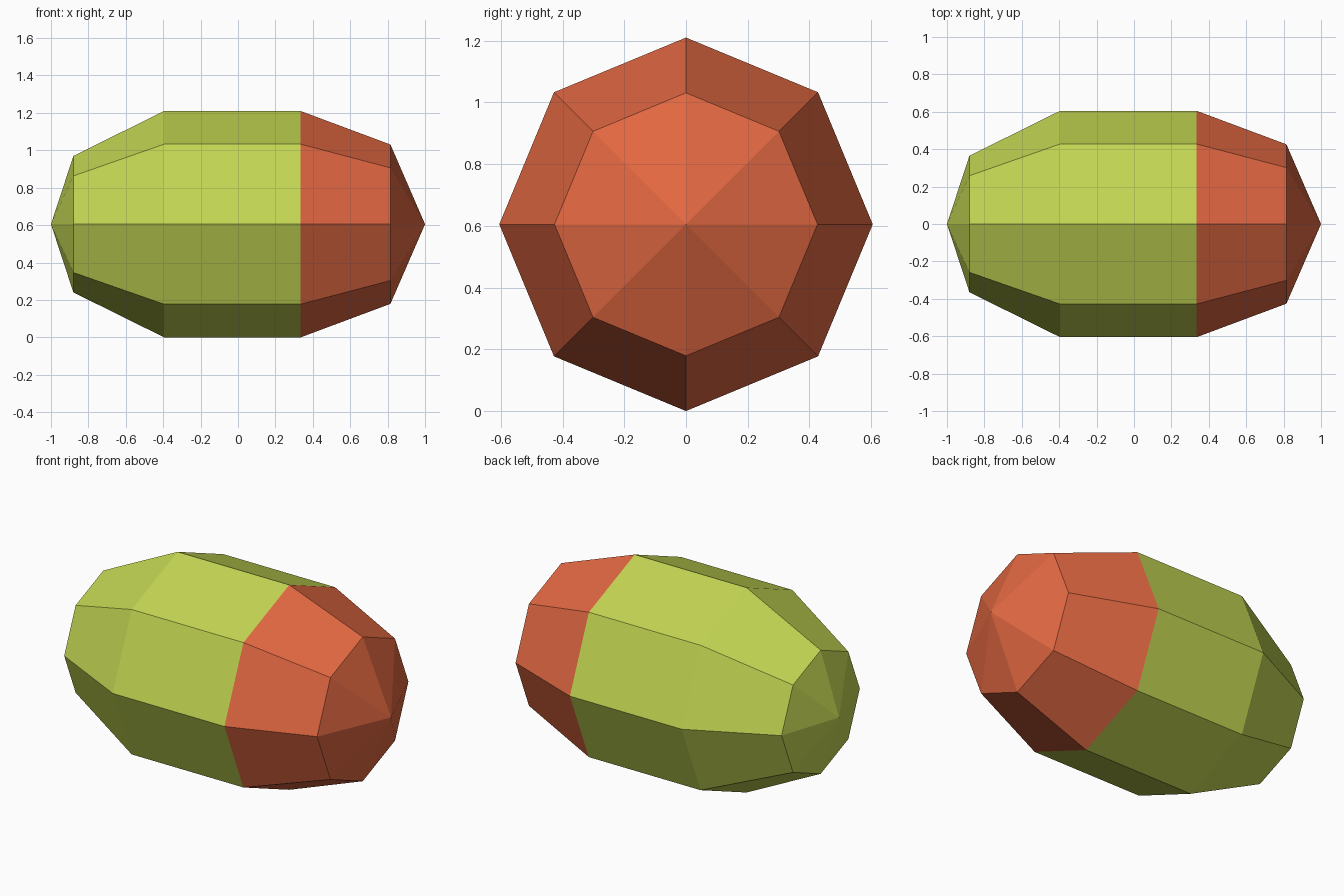
import bpy, bmesh, math

if "Cube" in bpy.data.objects:
    bpy.data.objects.remove(bpy.data.objects["Cube"], do_unlink=True)

SIDES = 8
RADIUS = 0.605
# (x, radius) along the body, from the green tip to the orange tip
PROFILE = [(-1.0, 0), (-0.88, 0.365), (-0.395, RADIUS),
           (0.335, RADIUS), (0.815, 0.426), (1.0, 0)]
COLOUR_SPLIT = 0.335


def material(name, colour):
    mat = bpy.data.materials.new(name)
    mat.use_nodes = True
    mat.diffuse_color = (*colour, 1)
    mat.node_tree.nodes["Principled BSDF"].inputs["Base Color"].default_value = (*colour, 1)
    return mat


# Octagonal body: rings joined by flat faces, closed by a point at each end
bm = bmesh.new()
rings = []
for x, r in PROFILE:
    if r == 0:
        rings.append([bm.verts.new((x, 0, RADIUS))] * SIDES)
    else:
        angles = [math.tau * i / SIDES for i in range(SIDES)]
        rings.append([bm.verts.new((x, r * math.cos(a), RADIUS + r * math.sin(a)))
                      for a in angles])
for ring, following in zip(rings, rings[1:]):
    for i in range(SIDES):
        j = (i + 1) % SIDES
        corners = [ring[i], ring[j], following[j], following[i]]
        bm.faces.new(list(dict.fromkeys(corners)))
bmesh.ops.recalc_face_normals(bm, faces=bm.faces)

# Orange cap on the +x end, green elsewhere
for face in bm.faces:
    face.material_index = int(face.calc_center_median().x > COLOUR_SPLIT)

mesh = bpy.data.meshes.new("faceted_body")
bm.to_mesh(mesh)
bm.free()
mesh.materials.append(material("lime green", (0.546, 0.665, 0.084)))
mesh.materials.append(material("burnt orange", (0.76, 0.138, 0.054)))
body = bpy.data.objects.new("faceted_body", mesh)
bpy.context.collection.objects.link(body)
